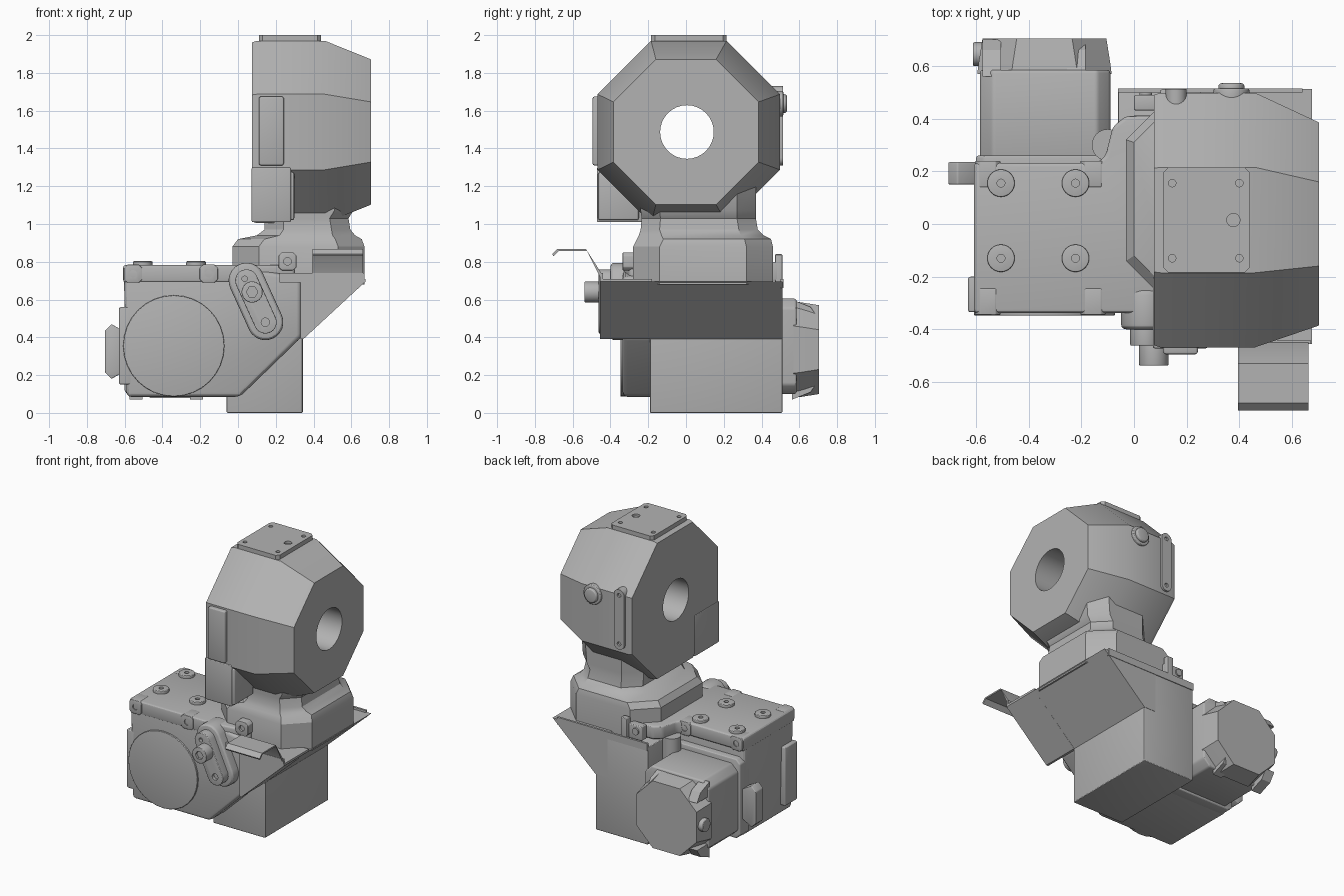
import bpy, bmesh, math
from mathutils import Vector

cube = bpy.data.objects.get("Cube")
if cube:
    bpy.data.objects.remove(cube, do_unlink=True)

grey = bpy.data.materials.new("machine grey")
grey.use_nodes = True
COLOUR = (0.45, 0.45, 0.45, 1)
grey.diffuse_color = COLOUR
grey.node_tree.nodes["Principled BSDF"].inputs["Base Color"].default_value = COLOUR


def loft(name, rings, bevel=0.0, segments=3):
    """Skin matching rings of points and cap both ends."""
    bm = bmesh.new()
    loops = [[bm.verts.new(p) for p in ring] for ring in rings]
    n = len(loops[0])
    for a, b in zip(loops, loops[1:]):
        for i in range(n):
            j = (i + 1) % n
            bm.faces.new((a[i], a[j], b[j], b[i]))
    bm.faces.new(loops[0][::-1])
    bm.faces.new(loops[-1])
    bmesh.ops.recalc_face_normals(bm, faces=bm.faces)
    mesh = bpy.data.meshes.new(name)
    bm.to_mesh(mesh)
    bm.free()
    mesh.materials.append(grey)
    ob = bpy.data.objects.new(name, mesh)
    bpy.context.collection.objects.link(ob)
    bpy.ops.object.select_all(action='DESELECT')
    ob.select_set(True)
    bpy.context.view_layer.objects.active = ob
    if bevel:
        mod = ob.modifiers.new("soft edges", 'BEVEL')
        mod.width, mod.segments = bevel, segments
        mod.limit_method, mod.angle_limit = 'ANGLE', math.radians(20)
        bpy.ops.object.modifier_apply(modifier=mod.name)
    bpy.ops.object.shade_smooth_by_angle(angle=math.radians(28))
    return ob


def place(axis, p, d):
    """Put a 2D profile point at depth d along an axis."""
    return {'x': (d, *p), 'y': (p[0], d, p[1]), 'z': (*p, d)}[axis]


def prism(name, axis, pts, a, b, bevel=0.0):
    return loft(name, [[place(axis, p, d) for p in pts] for d in (a, b)], bevel)


def box(name, x, y, z, bevel=0.0):
    return prism(name, 'z', rect(*x, *y), *z, bevel)


def rect(x0, x1, y0, y1, c=0.0):
    if not c:
        return [(x0, y0), (x1, y0), (x1, y1), (x0, y1)]
    return [(x0 + c, y0), (x1 - c, y0), (x1, y0 + c), (x1, y1 - c),
            (x1 - c, y1), (x0 + c, y1), (x0, y1 - c), (x0, y0 + c)]


def circle(c, r, n=32, turn=0.0):
    return [(c[0] + r * math.cos(turn + math.tau * i / n),
             c[1] + r * math.sin(turn + math.tau * i / n)) for i in range(n)]


def octagon(c, apothem):
    return circle(c, apothem / math.cos(math.pi / 8), 8, math.pi / 8)


def stadium(p, q, r, n=12):
    a = math.atan2(q[1] - p[1], q[0] - p[0])
    pts = []
    for c, start in ((q, a - math.pi / 2), (p, a + math.pi / 2)):
        pts += [(c[0] + r * math.cos(start + math.pi * i / n),
                 c[1] + r * math.sin(start + math.pi * i / n)) for i in range(n + 1)]
    return pts


def disc(name, axis, c, r, a, b, bevel=0.0):
    return prism(name, axis, circle(c, r), a, b, bevel)


def cut(target, cutter):
    mod = target.modifiers.new("cut", 'BOOLEAN')
    mod.operation, mod.object, mod.solver = 'DIFFERENCE', cutter, 'EXACT'
    bpy.ops.object.select_all(action='DESELECT')
    bpy.context.view_layer.objects.active = target
    target.select_set(True)
    bpy.ops.object.modifier_apply(modifier=mod.name)
    bpy.data.objects.remove(cutter, do_unlink=True)
    bpy.ops.object.shade_smooth_by_angle(angle=math.radians(28))


# Octagonal head with a bore running through it
hub = (0.0, 1.487)
head = loft("head", [[place('x', p, x) for p in octagon((cy, hub[1]), r)]
                     for x, cy, r in ((0.075, 0.015, 0.475), (0.1, 0.015, 0.483),
                                      (0.46, 0.015, 0.483), (0.703, 0.0, 0.385))])
cut(head, disc("bore_cutter", 'x', (0.005, hub[1]), 0.142, 0, 1))

# Neck flaring into the collar
rings = [(0.68, -0.03, 0.67, -0.28, 0.46, 0.14), (0.88, -0.03, 0.67, -0.28, 0.46, 0.14),
         (0.92, 0.0, 0.655, -0.26, 0.45, 0.14), (0.94, 0.1, 0.62, -0.25, 0.41, 0.12),
         (0.97, 0.14, 0.595, -0.24, 0.38, 0.1), (1.03, 0.14, 0.585, -0.235, 0.37, 0.1),
         (1.07, 0.14, 0.61, -0.24, 0.37, 0.1), (1.2, 0.14, 0.62, -0.24, 0.37, 0.1)]
loft("neck", [[(*p, r[0]) for p in rect(*r[1:])] for r in rings])

# Head fittings
top_plate = prism("top_plate", 'z', rect(0.11, 0.44, -0.185, 0.215, 0.02), 1.94, 2.0)
for c, r in [((x, y), 0.014) for x in (0.145, 0.4) for y in (-0.13, 0.155)] + [((0.377, 0.015), 0.025)]:
    cut(top_plate, disc("screw_hole_cutter", 'z', c, r, 1.985, 2.1))
box("front_head_plate", (0.11, 0.243), (-0.495, -0.4), (1.31, 1.675), 0.012)
box("front_head_box", (0.072, 0.28), (-0.472, -0.2), (1.01, 1.3), 0.008)
box("front_head_box_cover", (0.1, 0.298), (-0.465, -0.25), (1.02, 1.275), 0.012)
back_strip = prism("back_strip", 'y', stadium((0.16, 1.35), (0.16, 1.69), 0.04), 0.45, 0.513)
for z in (1.35, 1.69):
    cut(back_strip, disc("strip_hole_cutter", 'y', (0.16, z), 0.014, 0.5, 0.6))
disc("back_plug_rim", 'y', (0.37, 1.637), 0.068, 0.46, 0.515, 0.008)
disc("back_plug", 'y', (0.37, 1.637), 0.05, 0.5, 0.535, 0.014)

# Gearbox and its top deck
prism("gearbox", 'y', [(-0.59, 0.085), (0.01, 0.085), (0.335, 0.4), (0.335, 0.72),
                       (0.0, 0.775), (-0.605, 0.775)], -0.335, 0.215, 0.025)
prism("deck", 'z', [(-0.608, -0.338), (0.07, -0.338), (0.3, -0.3), (0.3, 0.42), (-0.03, 0.41),
                    (-0.08, 0.37), (-0.108, 0.26), (-0.14, 0.232), (-0.608, 0.232)], 0.69, 0.783, 0.015)
for x in (-0.505, -0.222):
    for y in (-0.13, 0.155):
        boss = disc("deck_boss", 'z', (x, y), 0.052, 0.77, 0.803, 0.006)
        cut(boss, disc("boss_hole_cutter", 'z', (x, y), 0.015, 0.79, 0.9))

# Screw lugs on both long faces
for x, z, depth, side in ((-0.555, 0.737, 0.345, -1), (-0.155, 0.737, 0.345, -1), (0.262, 0.802, 0.335, -1),
                          (-0.555, 0.737, 0.24, 1), (-0.155, 0.737, 0.24, 1)):
    lug = prism("screw_lug", 'y', rect(x - 0.048, x + 0.048, z - 0.048, z + 0.048, 0.018),
                side * (depth - 0.1), side * depth, 0.004)
    cut(lug, disc("lug_hole_cutter", 'y', (x, z), 0.02, side * (depth - 0.015), side * (depth + 0.1)))

# Round front cover and left flange
disc("front_cover", 'y', (-0.34, 0.355), 0.268, -0.3, -0.347, 0.004)
box("left_flange", (-0.63, -0.56), (-0.335, -0.2), (0.15, 0.56), 0.01)
prism("left_connector", 'y', [(-0.705, 0.215), (-0.67, 0.18), (-0.6, 0.22), (-0.6, 0.43),
                              (-0.67, 0.47), (-0.705, 0.435)], 0.15, 0.235, 0.006)
box("left_connector_stem", (-0.64, -0.58), (0.16, 0.22), (0.27, 0.41))

# Slanted tensioner plate with its bolt
p, q = (0.045, 0.7), (0.145, 0.48)
prism("tensioner_base", 'y', stadium(p, q, 0.095), -0.25, -0.4, 0.02)
tensioner = prism("tensioner_plate", 'y', stadium(p, q, 0.06), -0.36, -0.462, 0.006)
for c, r in ((q, 0.022), ((0.035, 0.71), 0.014)):
    cut(tensioner, disc("tensioner_hole_cutter", 'y', c, r, -0.44, -0.5))
bolt = disc("tensioner_bolt", 'y', (0.075, 0.64), 0.056, -0.42, -0.537, 0.005)
cut(bolt, prism("hex_socket_cutter", 'y', circle((0.075, 0.64), 0.03, 6), -0.52, -0.6))

# Lower housing, sloping chute and lip
box("lower_housing", (-0.06, 0.343), (-0.19, 0.51), (0, 0.68), 0.006)
prism("chute", 'y', [(0.25, 0.39), (0.343, 0.39), (0.675, 0.695), (0.25, 0.695)], -0.19, 0.512)
prism("chute_front", 'y', [(0.33, 0.39), (0.345, 0.39), (0.675, 0.695), (0.675, 0.71), (0.33, 0.71)],
      -0.455, -0.18)
box("chute_front_rim", (0.22, 0.67), (-0.455, -0.44), (0.69, 0.74))
box("chute_back_rim", (-0.06, 0.64), (0.5, 0.515), (0.66, 0.71))
lip = [(-0.445, 0.7), (-0.455, 0.75), (-0.53, 0.868), (-0.68, 0.868), (-0.708, 0.84)]
prism("chute_lip", 'x', lip + [(y + 0.006, z - 0.01) for y, z in lip[::-1]], 0.395, 0.663)

# Rear bracket on the collar
box("rear_bracket", (0.0, 0.15), (0.43, 0.49), (0.7, 0.8), 0.008)
box("rear_bracket_leg", (0.1, 0.15), (0.47, 0.51), (0.64, 0.84), 0.006)
disc("rear_bracket_screw", 'y', (0.045, 0.76), 0.024, 0.48, 0.5)

# Motor with octagonal end cap
prism("motor_body", 'y', rect(-0.585, -0.09, 0.1, 0.605, 0.05), 0.2, 0.585, 0.012)
prism("motor_mount", 'y', rect(-0.6, -0.085, 0.085, 0.64, 0.03), 0.15, 0.26, 0.01)
loft("motor_cap", [[place('y', p, y) for p in rect(-0.34 - r, -0.34 + r, 0.335 - r, 0.335 + r, 0.13)]
                   for y, r in ((0.57, 0.255), (0.61, 0.25), (0.705, 0.235))])
for x in (-0.55, -0.23):
    for z, s in ((0.5, 1), (0.17, -1)):
        prism("cap_tab", 'x', [(0.56, z), (0.7, z), (0.66, z + 0.06 * s), (0.56, z + 0.1 * s)], x - 0.025, x + 0.045)
disc("cap_plug", 'x', (0.645, 0.335), 0.045, -0.612, -0.5, 0.006)
disc("drive_tube", 'z', (-0.1, 0.3), 0.06, 0.1, 0.7)
